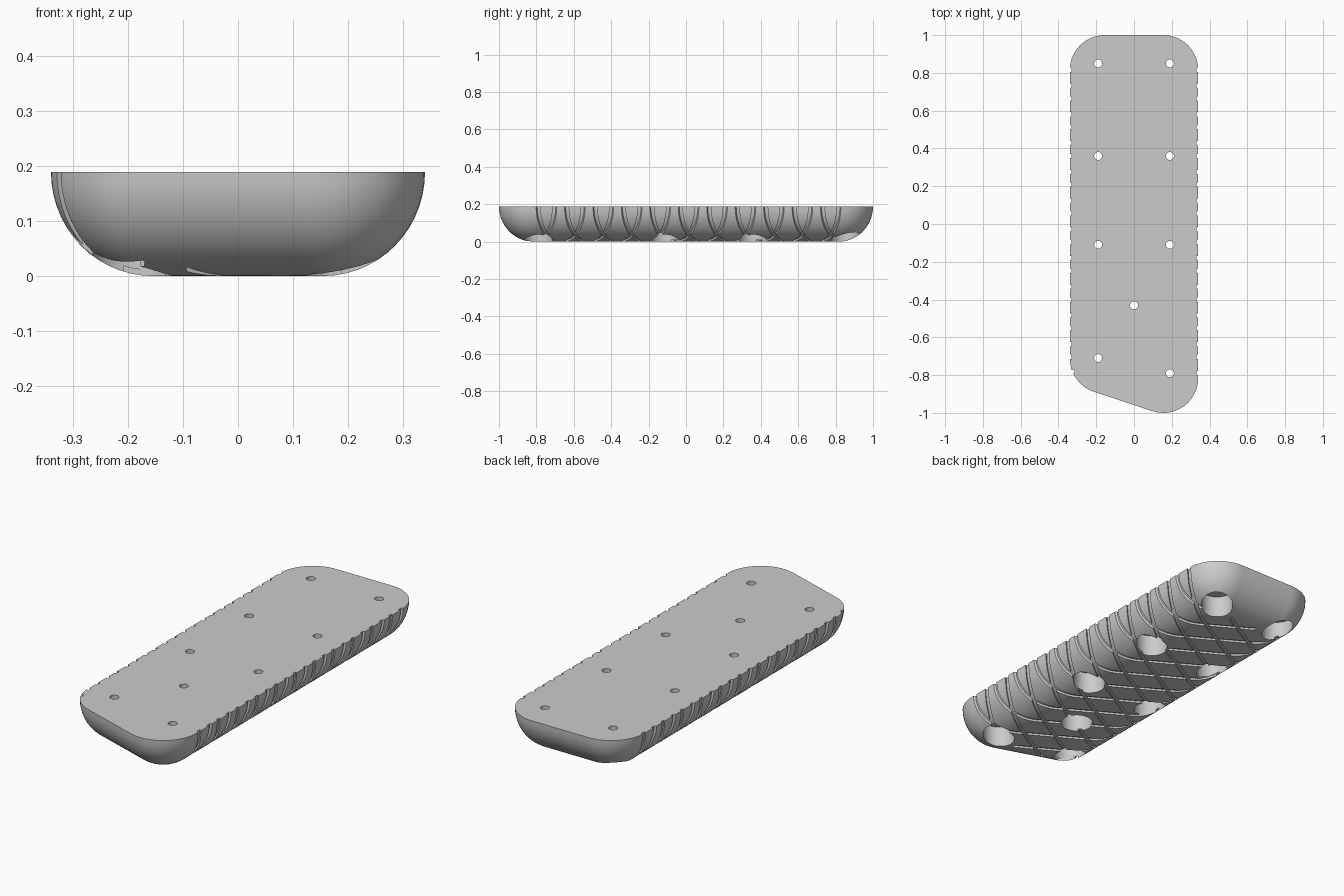
import bpy, bmesh, math

cube = bpy.data.objects.get("Cube")
if cube:
    bpy.data.objects.remove(cube, do_unlink=True)

HEIGHT, RADIUS, HALF = 0.189, 0.185, 0.155
BACK, FRONT, FRONT_SHORT = 0.815, -0.815, -0.712
GROOVE_DEPTH, GROOVE_WIDTH, PITCH = 0.01, 0.019, 0.152
SLOPE = math.tan(math.radians(30))


def make_object(name, bm):
    bmesh.ops.recalc_face_normals(bm, faces=bm.faces)
    mesh = bpy.data.meshes.new(name)
    bm.to_mesh(mesh)
    bm.free()
    obj = bpy.data.objects.new(name, mesh)
    bpy.context.collection.objects.link(obj)
    return obj


def outline():
    """Corner centre and outward direction for each outline point."""
    slant = 180 + math.degrees(math.atan2(2 * HALF, FRONT_SHORT - FRONT))
    corners = [(HALF, BACK, 0, 90), (-HALF, BACK, 90, 180),
               (-HALF, FRONT_SHORT, 180, slant), (HALF, FRONT, slant, 360)]
    steps = 14
    for x, y, start, end in corners:
        for i in range(steps + 1):
            a = math.radians(start + (end - start) * i / steps)
            yield x, y, math.cos(a), math.sin(a)


def hull(name, inset=0.0, extra_top=0.0):
    """Half-round tray shape: rings of the outline sinking inward."""
    bm = bmesh.new()
    points = list(outline())
    steps = 14
    levels = [(RADIUS - inset, HEIGHT + extra_top)] if extra_top else []
    for i in range(steps + 1):
        t = math.pi / 2 * i / steps
        levels.append(((RADIUS - inset) * math.cos(t),
                       HEIGHT - (HEIGHT - inset) * math.sin(t)))
    rings = [[bm.verts.new((x + o * c, y + o * s, z)) for x, y, c, s in points]
             for o, z in levels]
    n = len(points)
    for a, b in zip(rings, rings[1:]):
        for i in range(n):
            j = (i + 1) % n
            bm.faces.new((a[i], a[j], b[j], b[i]))
    bm.faces.new(rings[0])
    bm.faces.new(rings[-1])
    bmesh.ops.remove_doubles(bm, verts=bm.verts, dist=1e-5)
    bmesh.ops.dissolve_degenerate(bm, edges=bm.edges, dist=1e-5)
    return make_object(name, bm)


def prism(bm, corners, low, high):
    bottom = [bm.verts.new((x, y, low)) for x, y in corners]
    top = [bm.verts.new((x, y, high)) for x, y in corners]
    bm.faces.new(bottom)
    bm.faces.new(top)
    for i in range(len(corners)):
        j = (i + 1) % len(corners)
        bm.faces.new((bottom[i], bottom[j], top[j], top[i]))


def slabs(name, sign):
    """Parallel diagonal slabs limited to the grooved length."""
    bm = bmesh.new()
    half = GROOVE_WIDTH / 2 / math.cos(math.atan(SLOPE))
    for i in range(-4, 9):
        c = -0.29 + PITCH * i
        a = max(-0.4, (-0.8 - c) / SLOPE)
        b = min(0.4, (0.82 - c) / SLOPE)
        if b - a > 0.05:
            ends = [(a, -half), (b, -half), (b, half), (a, half)]
            prism(bm, [(sign * x, c + SLOPE * x + h) for x, h in ends], -0.1, 0.3)
    return make_object(name, bm)


def drills(name, radius, low, high):
    rows = [(0.19, 0.85), (0.19, 0.36), (0.19, -0.11), (-0.19, 0.85),
            (-0.19, 0.36), (-0.19, -0.11), (0, -0.43), (-0.19, -0.71), (0.19, -0.79)]
    bm = bmesh.new()
    n = 40
    for x, y in rows:
        prism(bm, [(x + radius * math.cos(math.tau * i / n),
                    y + radius * math.sin(math.tau * i / n)) for i in range(n)], low, high)
    return make_object(name, bm)


def cut(target, cutter):
    mod = target.modifiers.new("cut", 'BOOLEAN')
    mod.operation, mod.solver, mod.object = 'DIFFERENCE', 'EXACT', cutter
    bpy.context.view_layer.objects.active = target
    with bpy.context.temp_override(object=target, active_object=target):
        bpy.ops.object.modifier_apply(modifier=mod.name)


# Main body and the crossing grooves in its underside and flanks
body = hull("grip_body")
core = hull("groove_core", GROOVE_DEPTH, 0.3)
cutters = [core]
for name, sign in (("groove_cutter_a", 1), ("groove_cutter_b", -1)):
    grooves = slabs(name, sign)
    cut(grooves, core)
    cut(body, grooves)
    cutters.append(grooves)

# Wide bores from below, narrow screw holes through the flat top
for name, radius, low, high in (("bore_cutter", 0.076, -0.1, 0.11),
                                ("screw_cutter", 0.021, 0.05, 0.3)):
    drill = drills(name, radius, low, high)
    cut(body, drill)
    cutters.append(drill)

for c in cutters:
    bpy.data.objects.remove(c, do_unlink=True)

# Grey material
grey = bpy.data.materials.new("light_grey")
grey.use_nodes = True
colour = (0.6, 0.6, 0.6, 1)
grey.diffuse_color = colour
grey.node_tree.nodes["Principled BSDF"].inputs["Base Color"].default_value = colour
body.data.materials.clear()
body.data.materials.append(grey)

# Smooth shading with crisp rims
bpy.ops.object.select_all(action='DESELECT')
body.select_set(True)
bpy.context.view_layer.objects.active = body
bpy.ops.object.shade_smooth_by_angle(angle=math.radians(30))
weighted = body.modifiers.new("weighted_normals", 'WEIGHTED_NORMAL')
weighted.keep_sharp = True
